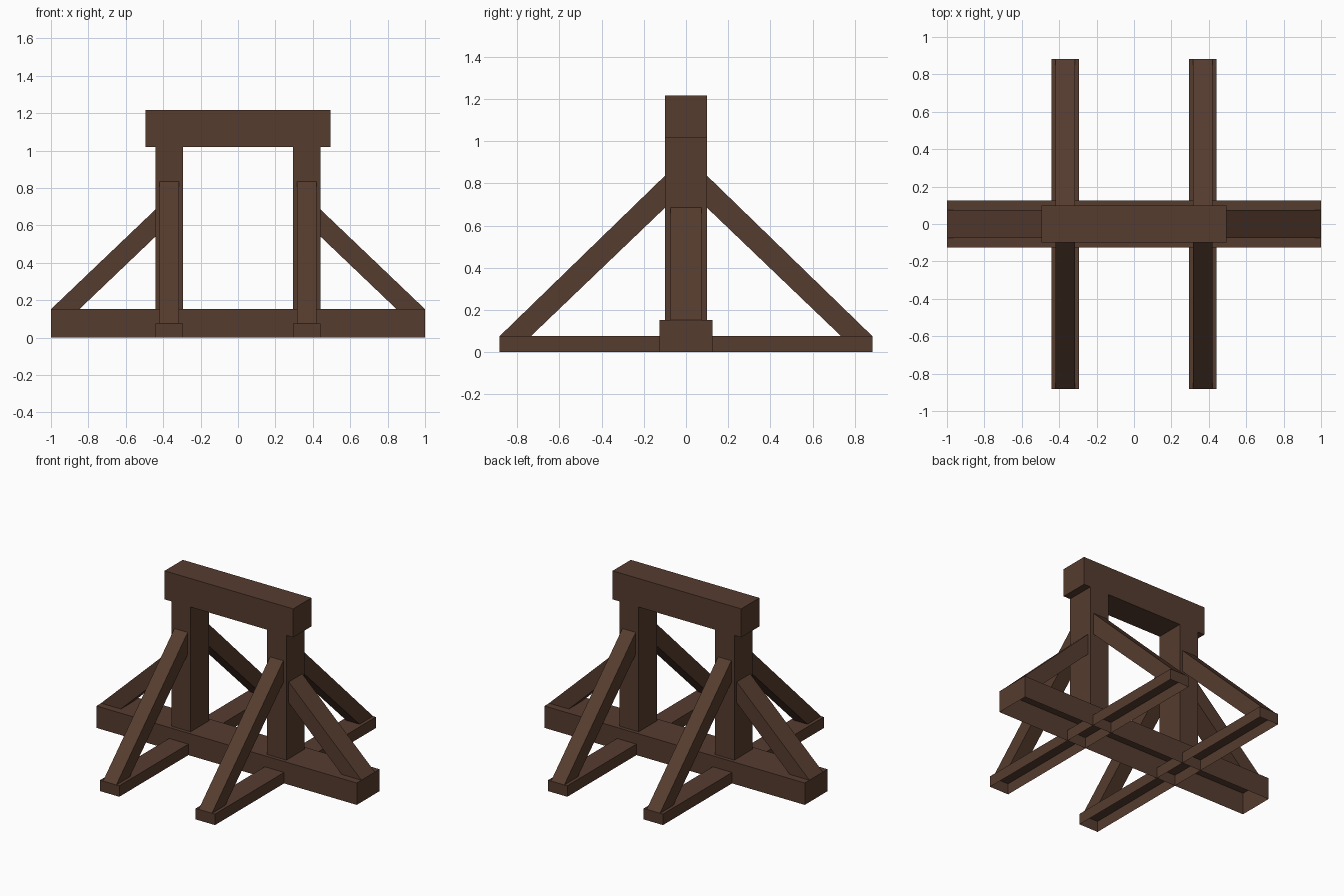
import bpy, bmesh
from mathutils import Vector

if "Cube" in bpy.data.objects:
    bpy.data.objects.remove(bpy.data.objects["Cube"])

wood = bpy.data.materials.new("dark brown wood")
wood.diffuse_color = (0.093, 0.045, 0.028, 1)
wood.use_nodes = True
wood.node_tree.nodes["Principled BSDF"].inputs["Base Color"].default_value = wood.diffuse_color


def prism(name, profile, axis, centre, half, skip=None):
    """Extrude a 2D profile (u, z) along 'x' or 'y'; drop faces whose normal matches skip."""
    def point(p, w):
        return Vector((w, p[0], p[1])) if axis == 'x' else Vector((p[0], w, p[1]))
    bm = bmesh.new()
    a = [bm.verts.new(point(p, centre - half)) for p in profile]
    b = [bm.verts.new(point(p, centre + half)) for p in profile]
    n = len(profile)
    bm.faces.new(a)
    bm.faces.new(b[::-1])
    for i in range(n):
        j = (i + 1) % n
        bm.faces.new((a[i], b[i], b[j], a[j]))
    bmesh.ops.recalc_face_normals(bm, faces=bm.faces)
    if skip:
        bm.normal_update()
        gone = [f for f in bm.faces if f.normal.dot(Vector(skip)) > 0.99]
        bmesh.ops.delete(bm, geom=gone, context='FACES')
    me = bpy.data.meshes.new(name)
    bm.to_mesh(me)
    bm.free()
    me.materials.append(wood)
    ob = bpy.data.objects.new(name, me)
    bpy.context.collection.objects.link(ob)
    return ob


def box(name, x, hx, hy, z0, z1, skip=None):
    return prism(name, [(-hy, z0), (hy, z0), (hy, z1), (-hy, z1)], 'x', x, hx, skip)


DOWN = (0, 0, -1)
POST_X, POST_HW = 0.3675, 0.074

# long base beam, open underneath, and the top crossbeam
box("base_beam", 0, 1.0, 0.125, 0, 0.152, DOWN)
box("top_beam", 0, 0.494, 0.1, 1.018, 1.216)

for s, side in ((-1, "left"), (1, "right")):
    x = s * POST_X
    # upright post and the cross foot under it (open underneath)
    box(side + "_post", x, POST_HW, 0.1, 0.152, 1.018, DOWN)
    box(side + "_foot", x, POST_HW, 0.883, 0, 0.076, DOWN)
    # outer brace from the base beam end to the post
    prof = [(s * 1.0, 0.152), (s * 0.4415, 0.685), (s * 0.4415, 0.54), (s * 0.848, 0.152)]
    prism(side + "_side_brace", prof, 'y', 0, 0.074, (-s, 0, 0))
    # front and back braces from the foot ends to the post
    for t, end in ((-1, "front"), (1, "back")):
        prof = [(t * 0.883, 0.076), (t * 0.1, 0.836), (t * 0.1, 0.684), (t * 0.735, 0.076)]
        prism(f"{side}_{end}_brace", prof, 'x', x, 0.051, (0, -t, 0))
